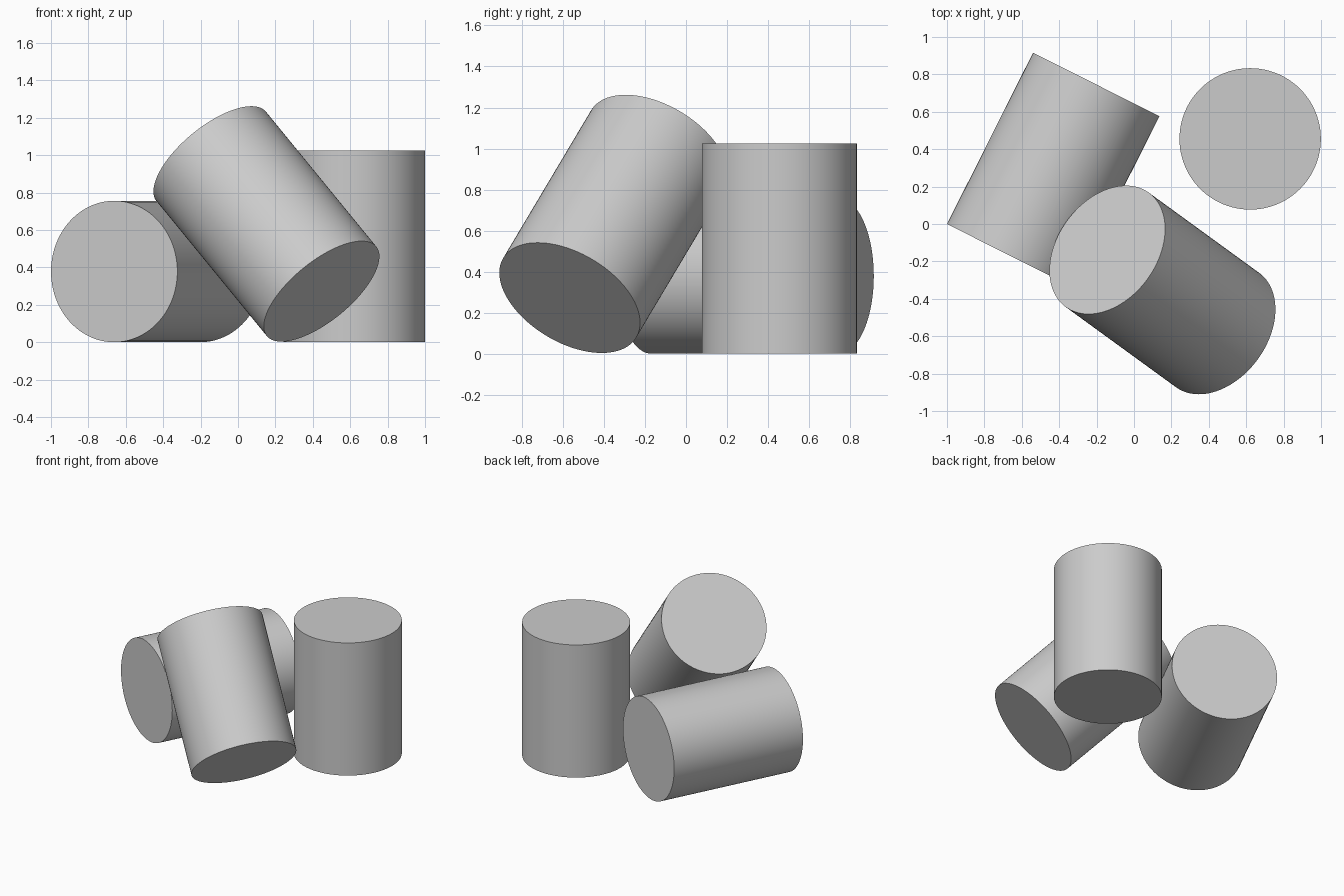
import bpy
from mathutils import Vector

if "Cube" in bpy.data.objects:
    bpy.data.objects.remove(bpy.data.objects["Cube"])

RADIUS = 0.378


def log(name, start, end):
    """Solid round log between the centres of its two end faces."""
    a, b = Vector(start), Vector(end)
    axis = b - a
    bpy.ops.mesh.primitive_cylinder_add(
        vertices=96, radius=RADIUS, depth=axis.length,
        location=(a + b) / 2,
        rotation=axis.to_track_quat('Z', 'Y').to_euler())
    obj = bpy.context.object
    obj.name = name
    bpy.ops.object.shade_smooth_by_angle()
    return obj


# Standing cylinder
log("upright_cylinder", (0.621, 0.455, 0), (0.621, 0.455, 1.025))
# Cylinder lying on its side
log("lying_cylinder", (-0.662, -0.17, RADIUS), (-0.202, 0.746, RADIUS))
# Cylinder tipped over, leaning on the lying one
log("leaning_cylinder", (0.447, -0.567, 0.272), (-0.143, -0.138, 0.993))
